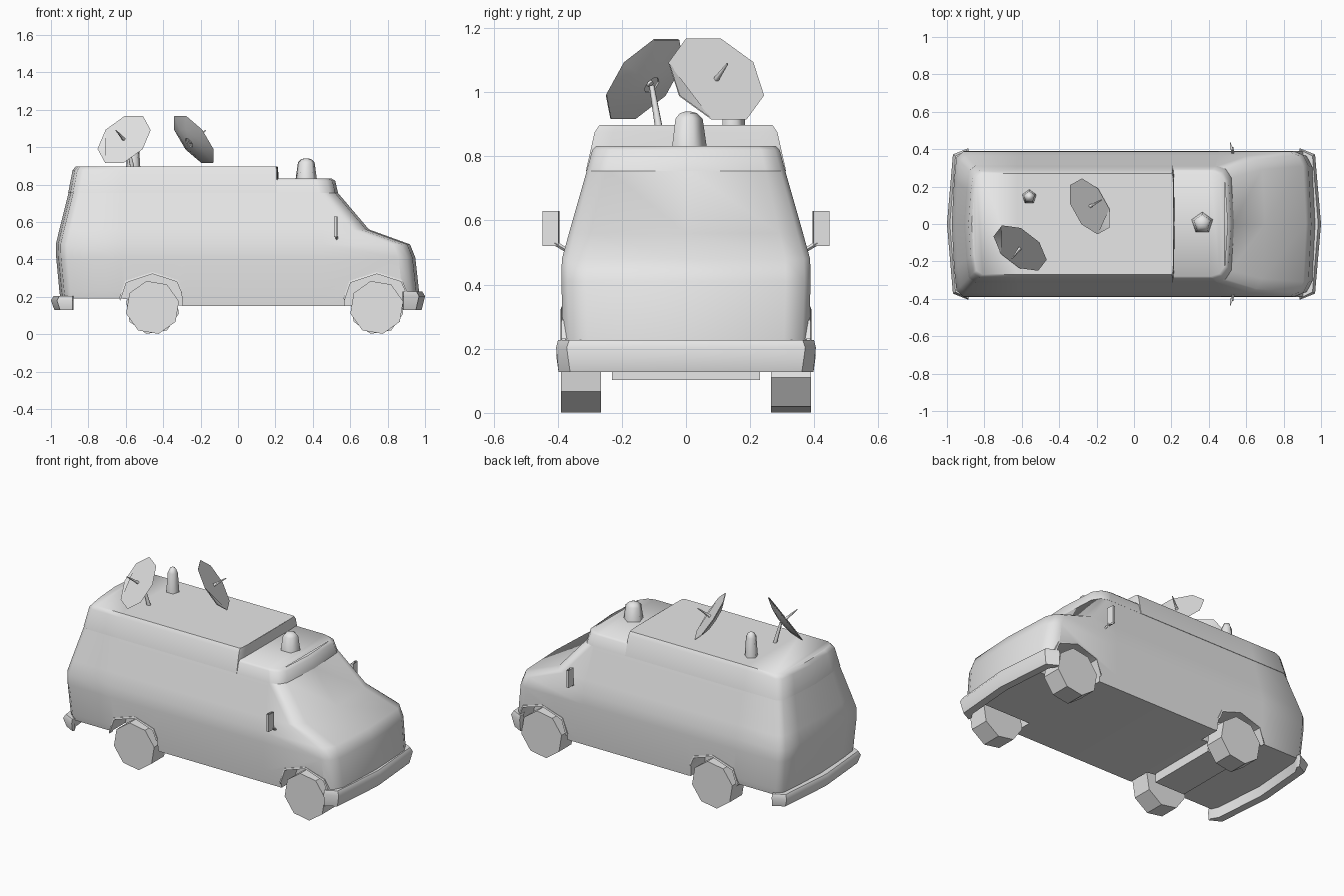
import bpy, bmesh, math
from mathutils import Vector, Matrix

cube = bpy.data.objects.get("Cube")
if cube:
    bpy.data.objects.remove(cube)

GREY = (0.8, 0.8, 0.8, 1)
paint = bpy.data.materials.new("plain_grey")
paint.use_nodes = True
paint.diffuse_color = GREY
paint.node_tree.nodes["Principled BSDF"].inputs["Base Color"].default_value = GREY


def finish(name, bm, angle):
    bmesh.ops.remove_doubles(bm, verts=bm.verts, dist=0.0005)
    bmesh.ops.recalc_face_normals(bm, faces=bm.faces)
    mesh = bpy.data.meshes.new(name)
    bm.to_mesh(mesh)
    bm.free()
    mesh.materials.append(paint)
    obj = bpy.data.objects.new(name, mesh)
    bpy.context.collection.objects.link(obj)
    smooth(obj, angle)
    return obj


def smooth(obj, angle):
    bpy.ops.object.select_all(action='DESELECT')
    obj.select_set(True)
    bpy.context.view_layer.objects.active = obj
    bpy.ops.object.shade_smooth_by_angle(angle=math.radians(angle))


def loft(name, rings, angle=40):
    """Skin closed rings of equal size and close both ends with strips."""
    bm = bmesh.new()
    rows = [[bm.verts.new(p) for p in ring] for ring in rings]
    m = len(rows[0])
    for a, b in zip(rows, rows[1:]):
        for i in range(m):
            j = (i + 1) % m
            bm.faces.new((a[i], a[j], b[j], b[i]))
    for row in (rows[0], rows[-1]):
        for i in range((m - 1) // 2):
            corners = [row[i], row[i + 1], row[m - i - 1], row[(m - i) % m]]
            corners = list(dict.fromkeys(corners))
            if len(corners) > 2:
                bm.faces.new(corners)
    return finish(name, bm, angle)


def outline(z, w, rear, front, k=1.0, sill=False):
    """Plan outline of the van at one height, with bowed ends."""
    half = [(rear, 0), (rear + .012, .6 * w), (rear + .025, .92 * w), (rear + .06, w)]
    half += [(min(x, front - .1 * k), w) for x in (-.62, -.28, .15, .45)]
    half += [(front - .09 * k, w), (front - .045 * k, .95 * w), (front - .015 * k, .8 * w), (front, 0)]
    ring = half + [(x, -y) for x, y in half[-2:0:-1]]
    return [(x, y, .19 if sill and x < -.6 else z) for x, y in ring]


def cone(name, foot, head, r1, r2, sides, angle, start=0.0):
    foot, head = Vector(foot), Vector(head)
    axis = head - foot
    rot = axis.to_track_quat('Z', 'Y').to_matrix().to_4x4()
    bm = bmesh.new()
    place = Matrix.Translation((foot + head) / 2) @ rot @ Matrix.Rotation(start, 4, 'Z')
    bmesh.ops.create_cone(bm, cap_ends=True, segments=sides, radius1=r1, radius2=r2,
                          depth=axis.length, matrix=place)
    return finish(name, bm, angle)


def box(name, lo, hi):
    bm = bmesh.new()
    bmesh.ops.create_cube(bm, size=1)
    for v in bm.verts:
        v.co = [(a + b) / 2 + c * (b - a) for a, b, c in zip(lo, hi, v.co)]
    return finish(name, bm, 20)


# Van body: height, half width, rear end, front end
levels = [(.15, .375, -.95, .968), (.23, .382, -.955, .968), (.41, .389, -.972, .948),
          (.48, .387, -.974, .92), (.56, .365, -.955, .70), (.76, .308, -.905, .53)]
body = loft("van_body", [outline(*lv, sill=(i == 0)) for i, lv in enumerate(levels)], 60)

# Wheel arches cut through the body sides, with thin lips
ARCH = [(-.175, .10), (-.172, .18), (-.14, .275), (0, .322), (.13, .28), (.155, .22), (.165, .10)]
AXLES = {"rear": -.457, "front": .742}
for end, cx in AXLES.items():
    for side, s in (("left", 1), ("right", -1)):
        cutter = loft("arch_cutter", [[(cx + x, s * y, z) for x, z in ARCH] for y in (.24, .5)])
        cutter.hide_render = True
        mod = body.modifiers.new("arch", 'BOOLEAN')
        mod.operation, mod.solver, mod.object = 'DIFFERENCE', 'EXACT', cutter
        bpy.ops.object.select_all(action='DESELECT')
        bpy.context.view_layer.objects.active = body
        body.select_set(True)
        bpy.ops.object.modifier_apply(modifier=mod.name)
        bpy.data.objects.remove(cutter)
        lip = []
        for x, z in ARCH[1:-1]:
            ox, oz = cx + x * 1.04, z + .01
            lip.append([(cx + x, s * .36, z), (ox, s * .36, oz), (ox, s * .388, oz), (cx + x, s * .391, z)])
        loft(f"{end}_{side}_arch_lip", lip)
        # Eight sided wheel
        cone(f"{end}_{side}_wheel", (cx, s * .265, .143), (cx, s * .39, .143),
             .145, .145, 8, 20, math.radians(13))
smooth(body, 60)

# Roof: low front section and raised rear section
loft("front_roof", [outline(.755, .31, -.3, .535), outline(.82, .292, -.3, .52),
                    outline(.832, .28, -.3, .50)], 50)
loft("raised_roof", [outline(.755, .312, -.908, .218, .1), outline(.875, .285, -.885, .215, .1),
                     outline(.897, .27, -.868, .212, .1)], 50)


# Wrap-around bumpers
def bumper(name, s, top):
    outer = [(.885, .405), (.968, .372), (1, 0), (.968, -.372), (.885, -.405)]
    inner = [(.88, .375), (.90, .33), (.925, 0), (.90, -.33), (.88, -.375)]
    shape = [(0, top), (.8, top), (1, top - .025), (.75, .128), (.1, .128)]
    rings = []
    for o, i in zip(outer, inner):
        rings.append([(s * (i[0] + (o[0] - i[0]) * t), i[1] + (o[1] - i[1]) * t, z) for t, z in shape])
    loft(name, rings, 50)


bumper("front_bumper", 1, .228)
bumper("rear_bumper", -1, .205)
box("rear_axle_plate", (-.56, -.23, .102), (-.35, .23, .20))

# Door mirrors
for side, s in (("left", 1), ("right", -1)):
    plate = [(.515, .395), (.532, .398), (.528, .447), (.512, .445)]
    loft(f"{side}_mirror", [[(x, s * y, z) for x, y in plate] for z in (.52, .63)])
    cone(f"{side}_mirror_arm", (.53, s * .36, .50), (.525, s * .41, .53), .007, .007, 4, 30)


# Roof beacons with five sides
def beacon(name, x, y, base, radius, height):
    steps = [(1, 0), (.78, .8), (.5, .95), (.15, 1)]
    rings = []
    for r, h in steps:
        turns = [math.pi / 2 + i * math.tau / 5 for i in range(5)]
        rings.append([(x + radius * r * math.cos(a), y + radius * r * math.sin(a), base + height * h)
                      for a in turns])
    loft(name, rings, 80)


beacon("front_beacon", .365, .005, .828, .06, .112)
beacon("rear_beacon", -.56, .145, .89, .04, .16)


# Satellite dishes: shallow eight sided bowls with a feed spike
def dish(name, centre, normal):
    c, n = Vector(centre), Vector(normal).normalized()
    rot = n.to_track_quat('Z', 'Y').to_matrix()
    rings = []
    for r, depth in ((.163, 0), (.09, -.022), (.03, -.03), (.03, -.036), (.09, -.028), (.163, -.004)):
        rings.append([c + rot @ Vector((r * math.cos(a), r * math.sin(a), depth))
                      for a in [(i + .5) * math.tau / 8 for i in range(8)]])
    loft(name, rings, 40)
    cone(name + "_feed", c - n * .032, c + n * .085, .012, .003, 5, 80)


dish("rear_dish", (-.61, -.13, 1.042), (-.5, -.65, .57))
dish("middle_dish", (-.235, .095, 1.042), (.72, .4, .55))
cone("rear_dish_post", (-.565, -.085, .89), (-.592, -.107, 1.02), .012, .008, 6, 70)
